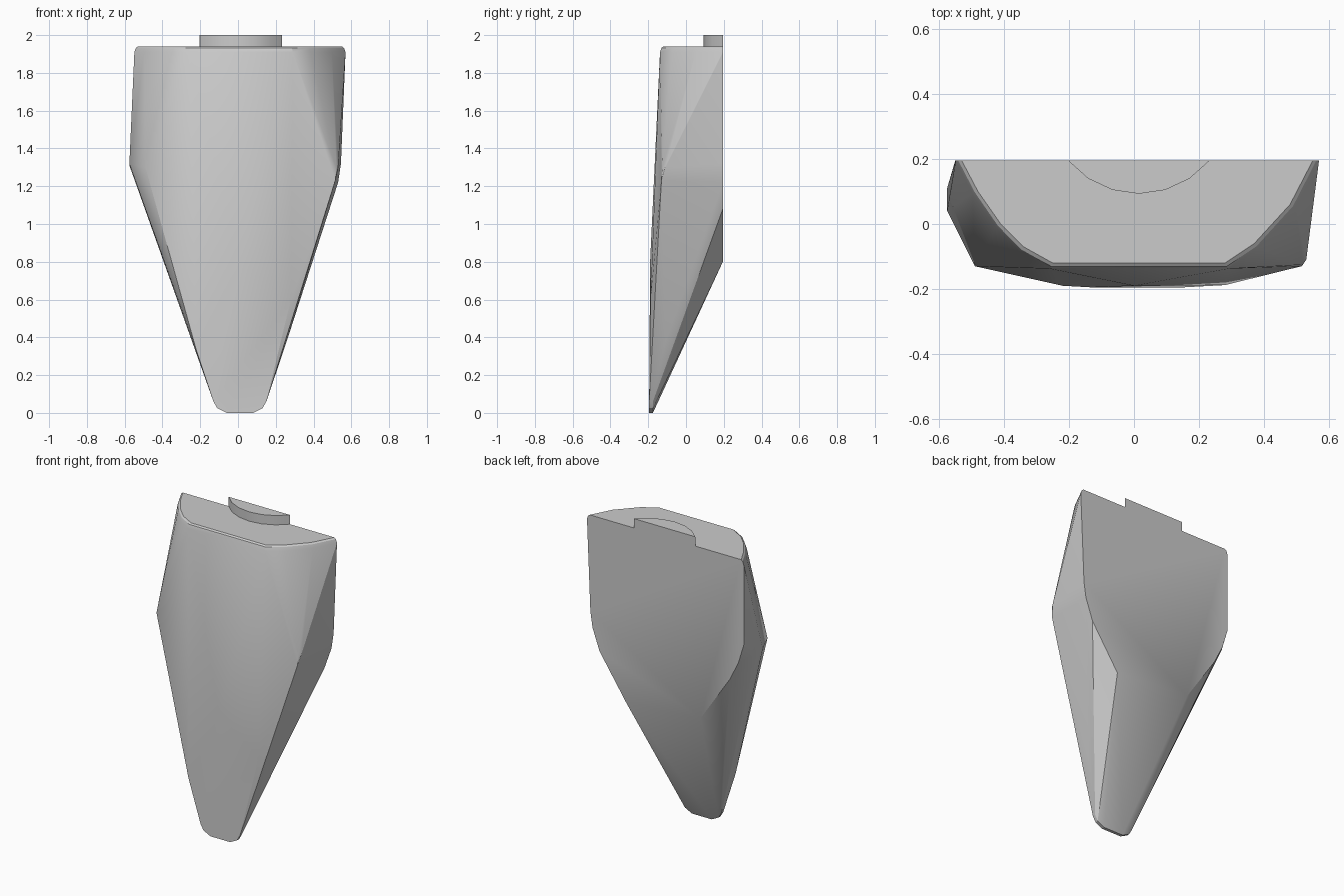
import bpy
import bmesh
import math
from mathutils import Vector

BACK = 0.195
TOP = 1.94

default_cube = bpy.data.objects.get("Cube")
if default_cube:
    bpy.data.objects.remove(default_cube, do_unlink=True)


def make_material(name, colour):
    material = bpy.data.materials.new(name)
    material.use_nodes = True
    material.diffuse_color = colour
    material.node_tree.nodes["Principled BSDF"].inputs["Base Color"].default_value = colour
    return material


def finish_object(mesh_data, name, material, smooth_angle):
    """Turn a bmesh into a shaded object with one colour."""
    bmesh.ops.recalc_face_normals(mesh_data, faces=mesh_data.faces)
    mesh = bpy.data.meshes.new(name)
    mesh_data.to_mesh(mesh)
    mesh_data.free()
    mesh.materials.append(material)
    part = bpy.data.objects.new(name, mesh)
    bpy.context.collection.objects.link(part)
    bpy.ops.object.select_all(action="DESELECT")
    part.select_set(True)
    bpy.context.view_layer.objects.active = part
    bpy.ops.object.shade_smooth_by_angle(angle=math.radians(smooth_angle))
    return part


def hull_body(points, name, material):
    """Wrap control points in a faceted convex solid."""
    solid = bmesh.new()
    for point in points:
        solid.verts.new(point)
    hull = bmesh.ops.convex_hull(solid, input=solid.verts[:])
    unused = {item for item in hull["geom_interior"] + hull["geom_unused"]
              if isinstance(item, bmesh.types.BMVert)}
    bmesh.ops.delete(solid, geom=list(unused), context="VERTS")
    bmesh.ops.dissolve_limit(solid, angle_limit=math.radians(1),
                             verts=solid.verts[:], edges=solid.edges[:])
    return finish_object(solid, name, material, 25)


def half_disc(name, centre_x, half_width, depth, bottom, top, segments, material):
    """Extrude a circular segment whose chord lies on the back plane."""
    radius = (half_width ** 2 + depth ** 2) / (2 * depth)
    sweep = math.asin(half_width / radius)
    centre_y = BACK - depth + radius
    solid = bmesh.new()
    outline = []
    for step in range(segments + 1):
        angle = sweep * (2 * step / segments - 1)
        outline.append(solid.verts.new((centre_x + radius * math.sin(angle),
                                        centre_y - radius * math.cos(angle), bottom)))
    base = solid.faces.new(outline)
    extrusion = bmesh.ops.extrude_face_region(solid, geom=[base], use_keep_orig=True)
    raised = [item for item in extrusion["geom"] if isinstance(item, bmesh.types.BMVert)]
    bmesh.ops.translate(solid, verts=raised, vec=Vector((0, 0, top - bottom)))
    return finish_object(solid, name, material, 30)


grey = make_material("plain grey", (0.6, 0.6, 0.6, 1))

# Flat top outline, then a slightly wider copy below it for the rounded rim
top_outline = [(-0.53, BACK), (-0.48, 0.1), (-0.41, 0), (-0.34, -0.07), (-0.25, -0.12),
               (0.28, -0.12), (0.37, -0.06), (0.48, 0.06), (0.55, BACK)]
control_points = []
for drop, grow in ((0, 1), (0.008, 1.02), (0.03, 1.035)):
    control_points += [(x * grow, BACK + (y - BACK) * (1 + (grow - 1) * 1.6), TOP - drop)
                       for x, y in top_outline]

# Widest band, with its front and back corners
control_points += [(-0.575, 0.04, 1.32), (-0.575, 0.11, 1.31), (-0.49, -0.13, 1.3),
                   (0.52, -0.125, 1.3), (0.515, -0.13, 1.23), (0.53, -0.11, 1.3)]

# Lower outline of the flat back
control_points += [(x, BACK, z) for x, z in (
    (-0.55, 1.4), (-0.51, 1.27), (-0.45, 1.15), (-0.24, 0.84),
    (0.29, 0.8), (0.48, 1.08), (0.53, 1.22), (0.545, 1.32))]

# Front crest and the undercut edges behind it
control_points += [(-0.22, -0.19, 0.33), (0.28, -0.188, 0.6), (0, -0.19, 0.8),
                   (-0.23, -0.11, 0.37), (0.255, -0.11, 0.37)]

# Blunt tip
for y in (-0.195, -0.175):
    control_points += [(x, y, z) for x, z in (
        (-0.13, 0.06), (-0.11, 0.025), (-0.06, 0), (0.08, 0), (0.13, 0.025), (0.15, 0.06))]

hull_body(control_points, "wedge_body", grey)
half_disc("top_boss", 0.015, 0.2175, 0.102, TOP - 0.01, 2.0, 6, grey)
